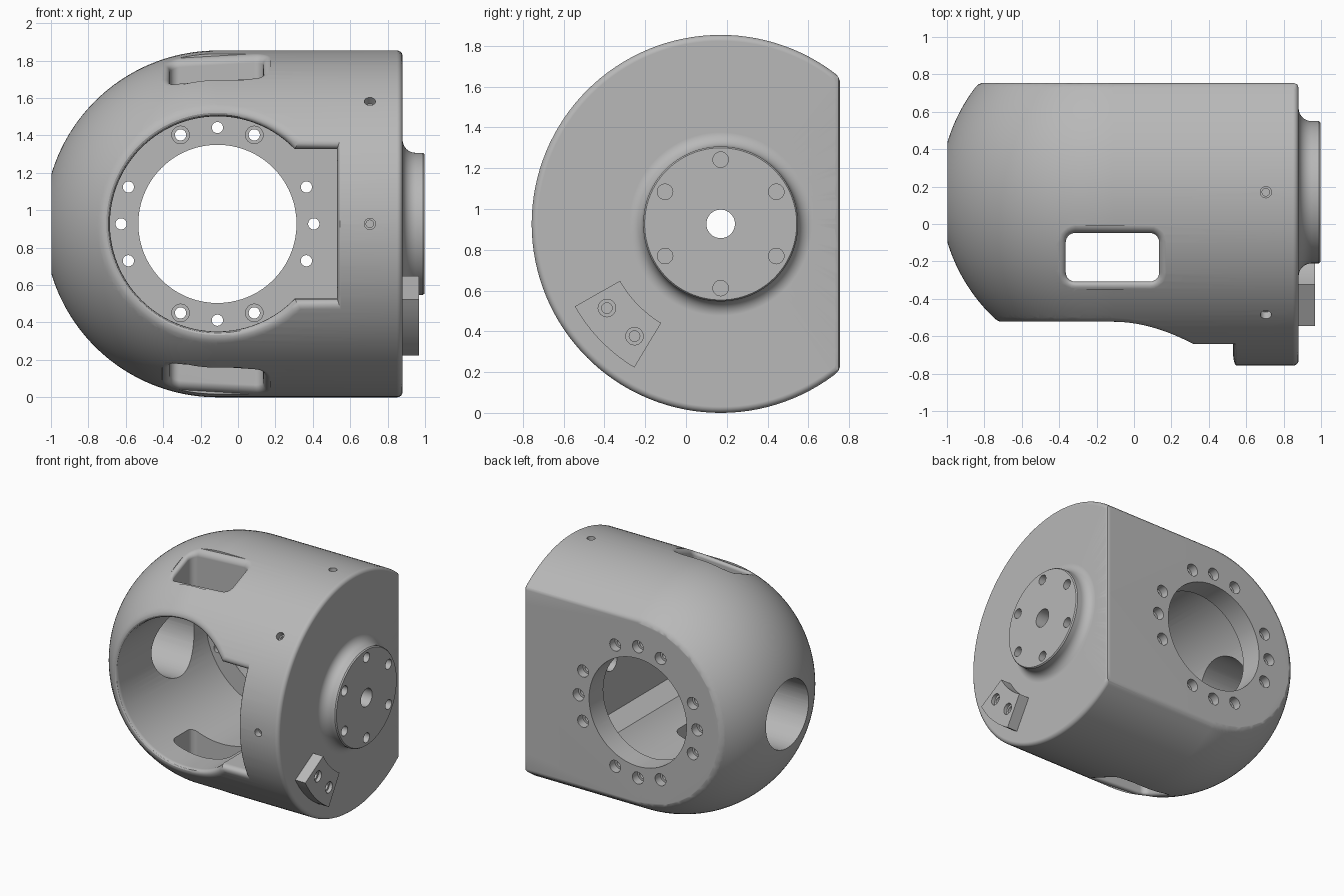
import bpy, bmesh
from math import sin, cos, pi, radians, sqrt, asin
from mathutils import Vector, Matrix

if "Cube" in bpy.data.objects:
    bpy.data.objects.remove(bpy.data.objects["Cube"])

R = 0.927                       # shell radius
CX, CY, CZ = -0.11, 0.17, 0.927  # centre of the domed end
BACK, FLOOR = 0.755, 0.58       # flat back, inner face of the back plate

mat = bpy.data.materials.new("machined_grey")
mat.use_nodes = True
GREY = (0.48, 0.48, 0.48, 1)
mat.diffuse_color = GREY
mat.node_tree.nodes["Principled BSDF"].inputs["Base Color"].default_value = GREY


def loft(bm, rings):
    """Skin a closed solid through rings of equal point count."""
    loops = [[bm.verts.new(p) for p in ring] for ring in rings]
    n = len(loops[0])
    for a, b in zip(loops, loops[1:]):
        for i in range(n):
            j = (i + 1) % n
            bm.faces.new((a[i], a[j], b[j], b[i]))
    bm.faces.new(loops[0][::-1])
    bm.faces.new(loops[-1])


def lathe(bm, profile, origin, axis, seg=24):
    """Revolve (radius, height) points about an axis."""
    m = Matrix.Translation(origin) @ Vector(axis).to_track_quat('Z', 'Y').to_matrix().to_4x4()
    loft(bm, [[m @ Vector((r * cos(2 * pi * i / seg), r * sin(2 * pi * i / seg), h))
               for i in range(seg)] for r, h in profile])


def finish(bm, name, triangulate=False):
    bmesh.ops.recalc_face_normals(bm, faces=bm.faces[:])
    if triangulate:
        bmesh.ops.triangulate(bm, faces=bm.faces[:])
    me = bpy.data.meshes.new(name)
    bm.to_mesh(me)
    bm.free()
    me.materials.append(mat)
    ob = bpy.data.objects.new(name, me)
    bpy.context.collection.objects.link(ob)
    return ob


def select(ob):
    bpy.ops.object.select_all(action='DESELECT')
    ob.select_set(True)
    bpy.context.view_layer.objects.active = ob


def combine(ob, cutter, operation='DIFFERENCE'):
    select(ob)
    mod = ob.modifiers.new("cut", 'BOOLEAN')
    mod.operation, mod.solver, mod.object = operation, 'EXACT', cutter
    bpy.ops.object.modifier_apply(modifier=mod.name)
    bpy.data.objects.remove(cutter)


def smooth(ob):
    select(ob)
    bpy.ops.object.shade_smooth_by_angle(angle=radians(30))
    mod = ob.modifiers.new("weighted_normals", 'WEIGHTED_NORMAL')
    mod.keep_sharp = True


def keyhole(r, hz, x1):
    """Outline in x and z: an arc that opens into a straight-sided slot."""
    a = asin(min(1, hz / r))
    pts = [(CX + r * cos(t), CZ + r * sin(t))
           for t in (a + (2 * pi - 2 * a) * i / 72 for i in range(73))]
    return pts + [(x1, CZ - hz + 2 * hz * i / 12) for i in range(13)]


def depth(x, off):
    """Half-width of the shell at x, off-axis by off."""
    return sqrt(max(R * R - min(x - CX, 0) ** 2 - off ** 2, 0))


def fillet(f, steps=6):
    """(outward offset, depth) pairs round a convex edge."""
    return [(f * (1 - cos(t)), f * (1 - sin(t)))
            for t in (pi / 2 * i / steps for i in range(steps + 1))]


# Shell: dome, barrel and flanged hub in one turned profile
profile = [(R * sin(t), CX - R * cos(t)) for t in (radians(4 + 86 * i / 44) for i in range(45))]
profile += [(R - d, 0.88 - e) for d, e in fillet(0.03)]
profile += [(0.45 - 0.07 * sin(t), 0.95 - 0.07 * cos(t)) for t in (pi / 2 * i / 8 for i in range(9))]
profile += [(0.38, 0.988), (0.373, 0.997)]
bm = bmesh.new()
lathe(bm, profile, (0, CY, CZ), (1, 0, 0), 128)
housing = finish(bm, "housing")

# Flat back with a softened edge
edge = sqrt(R * R - (BACK - CY) ** 2)
bm = bmesh.new()
loft(bm, [[(x, y, z) for x, z in keyhole(edge + d, edge + d, x1)] for y, d, x1 in (
    (BACK, -0.018, 0.85), (0.747, 0.002, 0.872), (0.725, 0.026, 0.882),
    (0.7, 0.2, 1.2), (-1.2, 2, 1.2))])
combine(housing, finish(bm, "back_trim", True), 'INTERSECT')


# Front pocket: round bore plus side slot, rim rounded along the shell
def pocket_ring(d, e):
    return [(x, CY - depth(x, z - CZ) + e, z)
            for x, z in keyhole(0.575 + d, 0.4 + d * 0.9, 0.53 + d * 0.3)]


bm = bmesh.new()
loft(bm, [[(x, FLOOR, z) for x, y, z in pocket_ring(0, 0)]]
     + [pocket_ring(d, e) for d, e in fillet(0.065)] + [pocket_ring(0.067, -0.4)])
combine(housing, finish(bm, "pocket_cutter", True))


# Windows through top and bottom, with rounded corners and rims
def window_ring(d, e, side):
    pts = []
    for k, (sx, sy) in enumerate(((1, 1), (-1, 1), (-1, -1), (1, -1))):
        for i in range(7):
            t = pi / 2 * (k + i / 6)
            x = -0.115 + sx * 0.2 + (0.05 + d) * cos(t)
            y = -0.178 + sy * 0.08 + (0.05 + d) * sin(t)
            pts.append((x, y, CZ + side * (depth(x, y - CY) - e)))
    return pts


bm = bmesh.new()
rim = fillet(0.04) + [(0.041, -0.3)]
loft(bm, [window_ring(d, e, -1) for d, e in reversed(rim)]
     + [window_ring(d, e, 1) for d, e in rim])
combine(housing, finish(bm, "window_cutter", True))

# Large round openings: back plate, dome end, hub centre
for r, h, origin, axis in (
        (0.423, 1.0, (CX, 0.3, CZ), (0, 1, 0)),
        (0.265, 0.8, (-0.4, CY, CZ), (-1, 0, 0)),
        (0.07, 0.8, (0.4, CY, CZ), (1, 0, 0))):
    bm = bmesh.new()
    lathe(bm, [(r, 0), (r, h)], origin, axis, 72)
    combine(housing, finish(bm, "bore_cutter"))

# Bolt circle in the back plate, counterbored from behind
bm = bmesh.new()
for quarter in range(4):
    for step in (-22.5, 0, 22.5):
        a = radians(90 * quarter + step)
        steps = [(0.03, 0.5), (0.03, 0.69), (0.047, 0.69), (0.047, 0.9)]
        if quarter % 2 and step:   # these are counterbored inside as well
            steps = [(0.047, 0.5), (0.047, 0.61), (0.03, 0.61)] + steps[1:]
        lathe(bm, steps, (CX + 0.515 * cos(a), 0, CZ + 0.515 * sin(a)), (0, 1, 0))

# Blind holes in the hub face
for k in range(6):
    a = radians(30 + 60 * k)
    lathe(bm, [(0.038, 0.9), (0.038, 1.1)],
          (0, CY + 0.315 * cos(a), CZ + 0.315 * sin(a)), (1, 0, 0))

# Radial screw holes around the barrel
for deg in (90, 135, 180):
    a = radians(deg)
    lathe(bm, [(0.02, R - 0.14), (0.02, R - 0.05), (0.03, R - 0.05), (0.03, R + 0.1)],
          (0.705, CY, CZ), (0, cos(a), sin(a)))
combine(housing, finish(bm, "hole_cutter"))
smooth(housing)

# Curved stop block on the hub side
arc = [radians(209.5 + 29.5 * i / 12) for i in range(13)]
outline = [(0.567, a) for a in arc] + [(0.822, a) for a in reversed(arc)]
bm = bmesh.new()
loft(bm, [[(x, CY + r * cos(a), CZ + r * sin(a)) for r, a in outline] for x in (0.87, 0.967)])
stop_block = finish(bm, "stop_block")
bm = bmesh.new()
for deg in (216.5, 232.5):
    a = radians(deg)
    lathe(bm, [(0.026, 0.89), (0.026, 0.94), (0.043, 0.94), (0.043, 1.1)],
          (0, CY + 0.694 * cos(a), CZ + 0.694 * sin(a)), (1, 0, 0))
combine(stop_block, finish(bm, "block_hole_cutter"))
smooth(stop_block)
